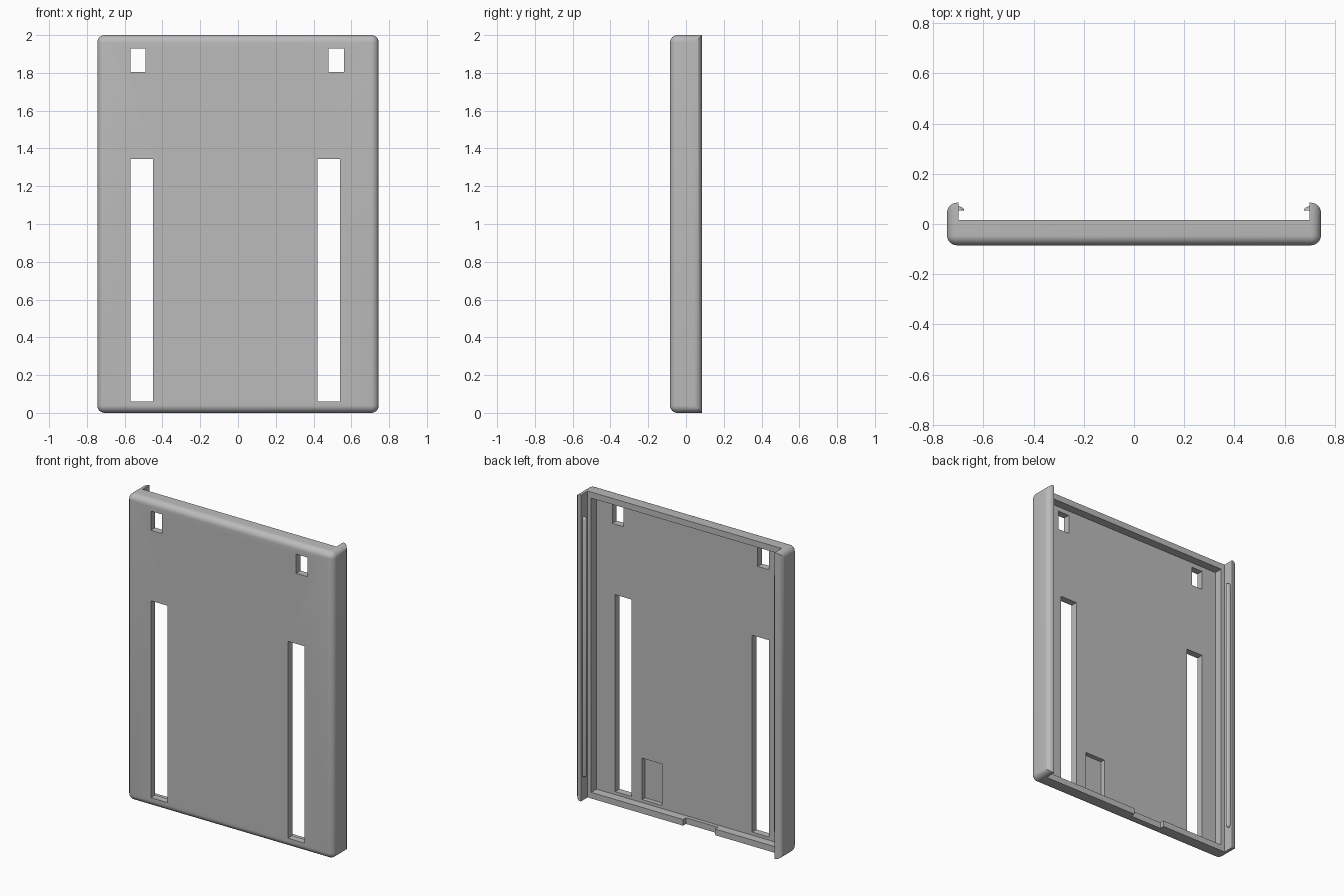
import bpy, bmesh
from math import radians
from mathutils import Matrix, Vector

old = bpy.data.objects.get("Cube")
if old:
    bpy.data.objects.remove(old, do_unlink=True)

grey = bpy.data.materials.new("plain_grey")
grey.use_nodes = True
GREY = (0.5, 0.5, 0.5, 1)
grey.diffuse_color = GREY
grey.node_tree.nodes["Principled BSDF"].inputs["Base Color"].default_value = GREY


def add_object(name, bm):
    mesh = bpy.data.meshes.new(name)
    bmesh.ops.recalc_face_normals(bm, faces=bm.faces)
    bm.to_mesh(mesh)
    bm.free()
    mesh.materials.append(grey)
    ob = bpy.data.objects.new(name, mesh)
    bpy.context.collection.objects.link(ob)
    return ob


def box(x, y, z):
    """Box from (min, max) ranges."""
    bm = bmesh.new()
    size = Vector((x[1] - x[0], y[1] - y[0], z[1] - z[0]))
    mid = Vector((x[0] + x[1], y[0] + y[1], z[0] + z[1])) / 2
    bmesh.ops.create_cube(bm, size=1, matrix=Matrix.Translation(mid) @ Matrix.Diagonal(size).to_4x4())
    return bm


def activate(ob):
    bpy.ops.object.select_all(action='DESELECT')
    ob.select_set(True)
    bpy.context.view_layer.objects.active = ob


def cut(target, x, y, z):
    cutter = add_object("cutter", box(x, y, z))
    cutter.hide_render = True
    mod = target.modifiers.new("cut", 'BOOLEAN')
    mod.operation, mod.solver, mod.object = 'DIFFERENCE', 'EXACT', cutter
    activate(target)
    bpy.ops.object.modifier_apply(modifier=mod.name)
    bpy.data.objects.remove(cutter, do_unlink=True)


W, D, H = 0.745, 0.085, 2.0
RIM, FLOOR = 0.015, -0.04

# Tray: rounded slab, with the top and bottom edges of its back left sharp
bm = box((-W, W), (-D, D), (0, H))
rounded = [e for e in bm.edges
           if not (all(v.co.y > 0 for v in e.verts)
                   and abs(e.verts[0].co.x - e.verts[1].co.x) > 1)]
bmesh.ops.bevel(bm, geom=rounded, offset=0.04, segments=8, profile=0.5, affect='EDGES')
tray = add_object("tray", bm)

# Open channel between the side flanges, then the recess inside the rim
cut(tray, (-0.70, 0.70), (RIM, 0.2), (-0.1, 2.1))
cut(tray, (-0.674, 0.674), (FLOOR, 0.1), (0.04, 1.96))

# Long slots and small windows through the floor
for x in ((-0.57, -0.45), (0.42, 0.54)):
    cut(tray, x, (-0.2, 0), (0.06, 1.345))
for x in ((-0.57, -0.49), (0.48, 0.56)):
    cut(tray, x, (-0.2, 0), (1.805, 1.93))

# Blind pocket in the floor and notch in the bottom rim
cut(tray, (0.20, 0.345), (-0.07, 0), (0.06, 0.33))
cut(tray, (-0.22, 0.01), (-0.015, 0.1), (-0.1, 0.05))

activate(tray)
bpy.ops.object.shade_smooth_by_angle(angle=radians(30))

# Snap ridges: half-round beads with rounded ends along the flanges
for side, name in ((1, "left_snap_ridge"), (-1, "right_snap_ridge")):
    bm = bmesh.new()
    bmesh.ops.create_uvsphere(bm, u_segments=24, v_segments=9, radius=1)
    for v in bm.verts:
        end = 0.83 if v.co.z > 0 else -0.83
        v.co = (v.co.x * 0.023, v.co.y * 0.016, v.co.z * 0.02 + end)
    cutting = bmesh.ops.bisect_plane(bm, geom=bm.verts[:] + bm.edges[:] + bm.faces[:], dist=1e-5,
                                     plane_co=(0, 0, 0), plane_no=(0, 1, 0), clear_inner=True)
    rim = [g for g in cutting["geom_cut"] if isinstance(g, bmesh.types.BMEdge)]
    bmesh.ops.holes_fill(bm, edges=rim)
    bmesh.ops.translate(bm, verts=bm.verts, vec=(side * 0.70, 0.054, 1.0))
    ridge = add_object(name, bm)
    activate(ridge)
    bpy.ops.object.shade_smooth_by_angle(angle=radians(40))
